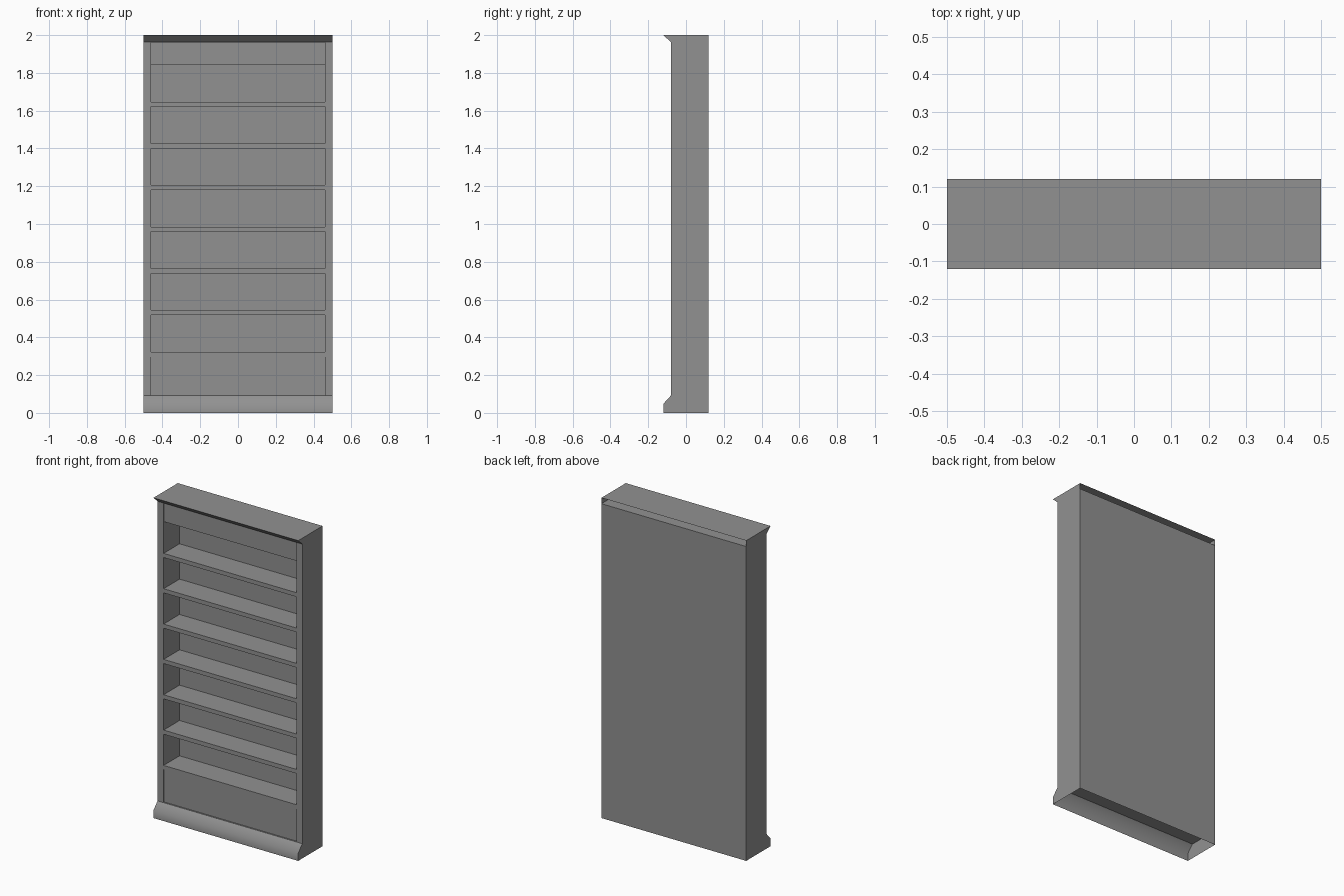
import bpy, bmesh, math

if "Cube" in bpy.data.objects:
    bpy.data.objects.remove(bpy.data.objects["Cube"])

W = 0.5                      # half width
T = 0.04                     # board thickness
FRONT, BACK = -0.08, 0.12    # carcass depth
LOW, HIGH = 0.092, 1.963     # carcass bottom and top

# Dark grey finish
grey = bpy.data.materials.new("dark_grey")
grey.diffuse_color = (0.286, 0.286, 0.286, 1)
grey.use_nodes = True
grey.node_tree.nodes["Principled BSDF"].inputs["Base Color"].default_value = grey.diffuse_color


def finish(name, bm):
    bmesh.ops.recalc_face_normals(bm, faces=bm.faces)
    me = bpy.data.meshes.new(name)
    bm.to_mesh(me)
    bm.free()
    me.materials.append(grey)
    ob = bpy.data.objects.new(name, me)
    bpy.context.collection.objects.link(ob)
    return ob


def box(name, x, y, z):
    bm = bmesh.new()
    bmesh.ops.create_cube(bm, size=1)
    for v in bm.verts:
        v.co = [lo + (c + 0.5) * (hi - lo) for c, (lo, hi) in zip(v.co, (x, y, z))]
    return finish(name, bm)


def moulding(name, profile, sides):
    """Hollow moulding: a y-z profile swept across the width, only the listed sides skinned."""
    bm = bmesh.new()
    left = [bm.verts.new((-W, y, z)) for y, z in profile]
    right = [bm.verts.new((W, y, z)) for y, z in profile]
    bm.faces.new(left)
    bm.faces.new(right[::-1])
    n = len(profile)
    for i in sides:
        j = (i + 1) % n
        bm.faces.new((left[i], right[i], right[j], left[j]))
    return finish(name, bm)


# Hollow plinth (open underneath) and crown (open at the back)
plinth = moulding("plinth", [(-0.12, 0), (-0.12, 0.048), (FRONT, LOW), (BACK, LOW), (BACK, 0)], (0, 1, 3))
moulding("crown", [(FRONT, HIGH), (-0.12, 2), (BACK, 2), (BACK, HIGH)], (0, 1))

# Upright sides and back board
inner = W - T
for side, s in (("left", -1), ("right", 1)):
    box(side + "_upright", sorted((s * inner, s * W)), (FRONT, BACK - T), (LOW, HIGH))
box("back_board", (-W, W), (BACK - T, BACK), (LOW, HIGH))

# Thin floor and ceiling boards
span = (-inner, inner)
depth = (FRONT, BACK - T)
box("floor_board", span, depth, (LOW, LOW + 0.001))
box("ceiling_board", span, depth, (HIGH - 0.001, HIGH))

# Evenly spaced shelves, set back a hair from the uprights
for i in range(7):
    top = 0.323 + 0.2207 * i
    box(f"shelf_{i + 1}", span, (FRONT + 0.003, BACK - T), (top - 0.026, top))

# Recessed panels below the lowest shelf and under the crown
box("lower_panel", span, (-0.072, -0.05), (LOW + 0.001, 0.297))
box("upper_panel", span, (-0.072, -0.05), (1.843, HIGH - 0.001))

# Soft bend on the plinth front
bpy.context.view_layer.objects.active = plinth
plinth.select_set(True)
bpy.ops.object.shade_smooth_by_angle(angle=math.radians(45))
